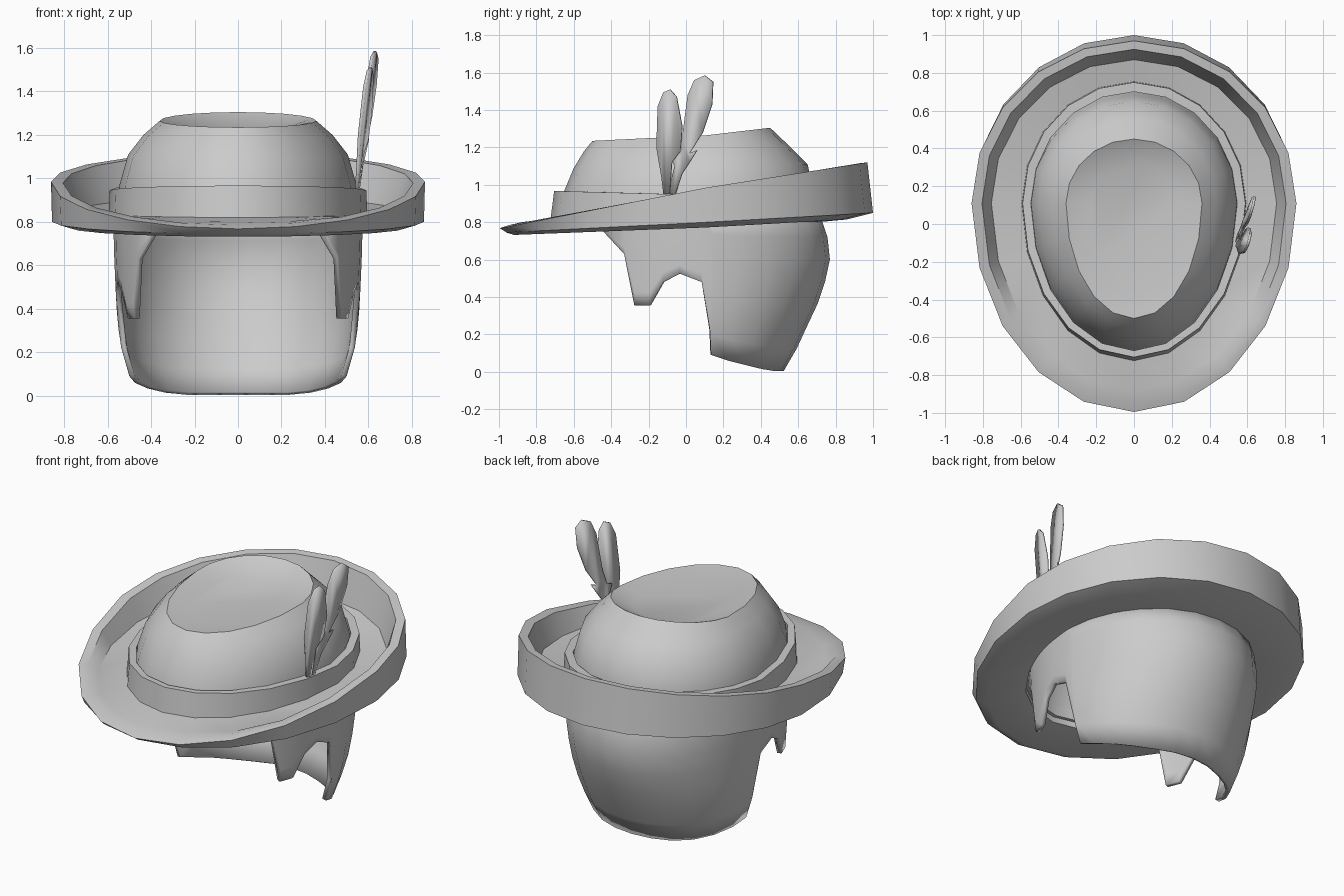
import bpy, bmesh, math

if "Cube" in bpy.data.objects:
    bpy.data.objects.remove(bpy.data.objects["Cube"])

SEG = 20
YC = 0.11   # y of the widest point of all the oval rings


def finish(name, bm, angle=40, solid=0.0, offset=-1):
    bmesh.ops.recalc_face_normals(bm, faces=bm.faces)
    me = bpy.data.meshes.new(name)
    bm.to_mesh(me)
    bm.free()
    ob = bpy.data.objects.new(name, me)
    bpy.context.collection.objects.link(ob)
    if solid:
        m = ob.modifiers.new("thickness", 'SOLIDIFY')
        m.thickness = solid
        m.offset = offset
    bpy.ops.object.select_all(action='DESELECT')
    ob.select_set(True)
    bpy.context.view_layer.objects.active = ob
    bpy.ops.object.shade_smooth_by_angle(angle=math.radians(angle))
    return ob


def ring(bm, rx, yb, yf, zs, zb, zf):
    """Egg-shaped ring; z blends from side to back and to front."""
    out = []
    for i in range(SEG):
        a = 2 * math.pi * i / SEG
        c = math.cos(a)
        y = YC + (c * (yb - YC) if c > 0 else -c * (yf - YC))
        z = zs + (c * (zb - zs) if c > 0 else -c * (zf - zs))
        out.append(bm.verts.new((rx * math.sin(a), y, z)))
    return out


def loft(name, rings, closed=False, cap=False, angle=40):
    bm = bmesh.new()
    rs = [ring(bm, *r) for r in rings]
    pairs = list(zip(rs, rs[1:])) + ([(rs[-1], rs[0])] if closed else [])
    for p, q in pairs:
        for i in range(SEG):
            j = (i + 1) % SEG
            bm.faces.new((p[i], p[j], q[j], q[i]))
    if cap:
        bm.faces.new(rs[-1])
    return finish(name, bm, angle)


# Upturned brim: rx, back y, front y, then z at side, back, front
loft("brim", [
    (.56, .70, -.69, .80, .80, .775),
    (.77, .86, -.92, .772, .815, .732),
    (.855, 1.0, -.96, .80, .85, .745),
    (.86, .97, -.995, .985, 1.12, .768),
    (.805, .925, -.945, .98, 1.115, .785),
    (.755, .87, -.88, .85, .91, .80),
    (.56, .70, -.69, .835, .87, .825)], closed=True)

# Hat band
loft("hat_band", [
    (.595, .755, -.725, .82, .85, .81),
    (.59, .75, -.705, .945, .985, .967),
    (.545, .70, -.67, .945, .985, .967),
    (.545, .70, -.67, .82, .85, .81)], closed=True)

# Crown with a dented top
loft("crown", [
    (.555, .70, -.68, .83, .86, .82),
    (.545, .68, -.65, .97, .98, .97),
    (.505, .65, -.60, 1.11, 1.11, 1.09),
    (.435, .56, -.545, 1.20, 1.20, 1.18),
    (.36, .45, -.50, 1.265, 1.305, 1.235),
    (.23, .33, -.37, 1.235, 1.24, 1.225)], cap=True, angle=50)


# Hair shell: tapered wall whose lower edge is cut round face and ears
def lerp(table, z):
    for lo, hi in zip(table, table[1:]):
        if z <= hi[0]:
            t = max(0, (z - lo[0]) / (hi[0] - lo[0]))
            return [a + t * (b - a) for a, b in zip(lo[1:], hi[1:])]
    return table[-1][1:]


# z, half width, back depth, front depth
SHAPE = [(0, .47, .41, .72), (.12, .51, .48, .74), (.25, .545, .54, .75),
         (.42, .56, .62, .75), (.65, .57, .67, .75), (.86, .575, .60, .76)]
# angle from the back, lower edge z
EDGE = [(0, .005), (15, .005), (30, .005), (45, .015), (60, .035), (75, .06),
        (87, .09), (88, .22), (92, .48), (101, .525), (108, .48),
        (114, .355), (121, .355), (126, .63), (138, .76)]
cols = [(-a, z) for a, z in reversed(EDGE[1:])] + EDGE
ROWS = 7
bm = bmesh.new()
grid = []
for deg, z0 in cols:
    a = math.radians(deg)
    s, c = math.sin(a), math.cos(a)
    col = []
    for k in range(ROWS + 1):
        z = z0 + (.84 - z0) * k / ROWS
        w, back, front = lerp(SHAPE, z)
        col.append(bm.verts.new((w * s, .11 + c * (back if c > 0 else front), z)))
    grid.append(col)
for p, q in zip(grid, grid[1:]):
    for k in range(ROWS):
        bm.faces.new((p[k], q[k], q[k + 1], p[k + 1]))
finish("hair", bm, 45, solid=.025)


# Feathers tucked into the band: flat outlines with leaning planes
def feather(name, outline, y0, lean, turn):
    bm = bmesh.new()
    bm.faces.new([bm.verts.new((.55 + lean * (z - .95) + turn * (y - y0), y, z))
                  for y, z in outline])
    bmesh.ops.triangulate(bm, faces=bm.faces)
    finish(name, bm, 30, solid=.014, offset=0)


feather("short_feather", [
    (-.115, .92), (-.09, .92), (-.075, 1.12), (-.03, 1.18), (-.02, 1.31),
    (-.05, 1.47), (-.085, 1.51), (-.12, 1.495), (-.15, 1.42), (-.157, 1.2),
    (-.13, 1.04)], -.1, .10, .3)
feather("long_feather", [
    (-.105, .92), (-.06, .94), (-.02, 1.06), (.02, 1.12), (.06, 1.185),
    (.02, 1.17), (.09, 1.28), (.14, 1.43), (.145, 1.55), (.10, 1.585), (.045, 1.56),
    (.01, 1.48), (-.02, 1.25), (-.045, 1.16), (-.08, 1.15), (-.06, 1.1)],
    -.07, .06, .25)
